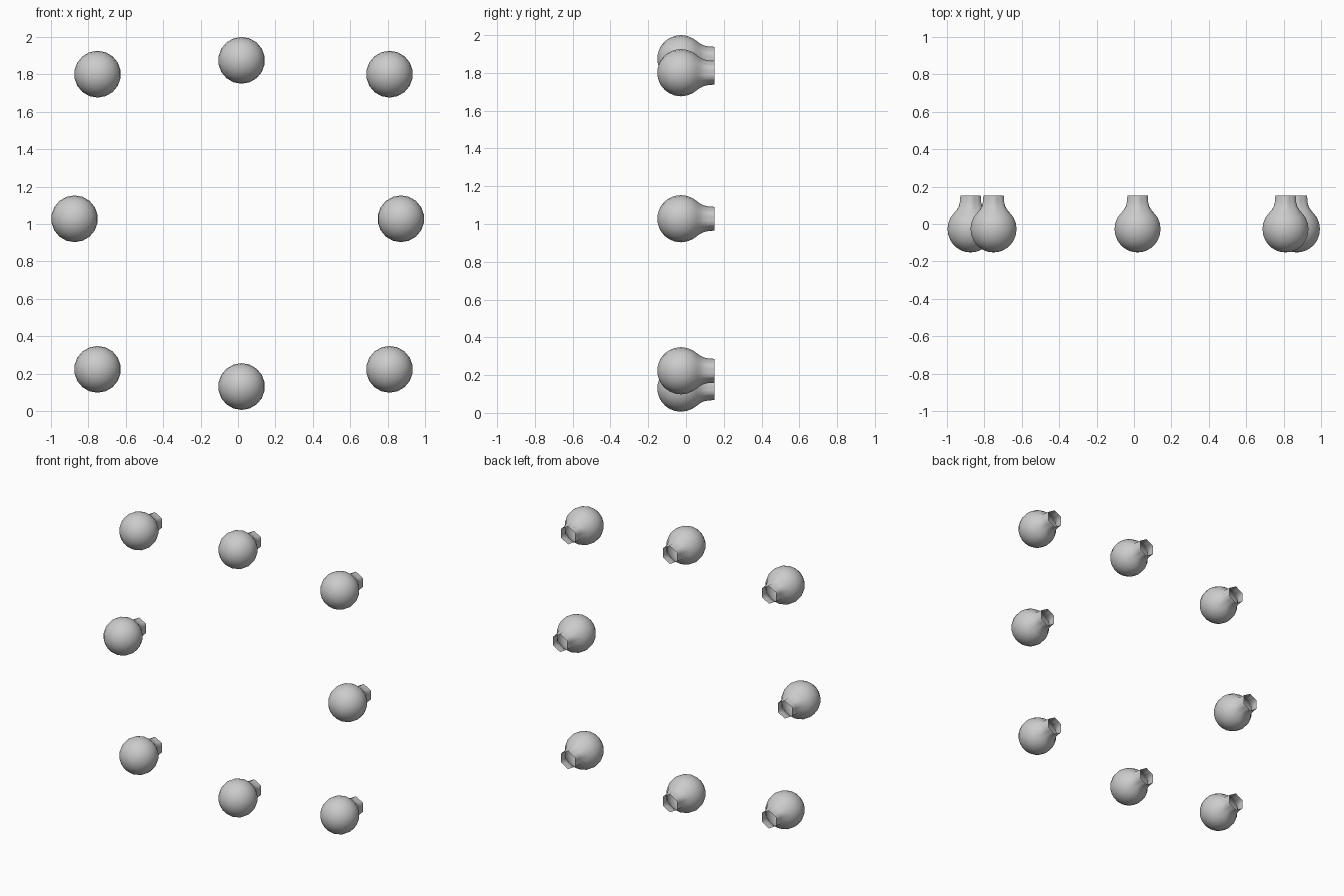
import bpy, bmesh
from math import sin, cos, pi, radians

if "Cube" in bpy.data.objects:
    bpy.data.objects.remove(bpy.data.objects["Cube"])

SIDES = 18
R = 0.125          # globe radius
CY = -0.027        # globe centre along y

# Profile (y, radius, hexagon blend): globe from the front pole, then the neck
profile = [(CY - R * cos(radians(a)), R * sin(radians(a)), 0)
           for a in (12, 24, 36, 48, 60, 75, 90, 105, 120)]
profile += [(0.056, 0.094, 0.2), (0.075, 0.080, 0.5), (0.095, 0.070, 0.8),
            (0.12, 0.065, 1), (0.152, 0.063, 1)]


def bulb_mesh():
    bm = bmesh.new()
    rings = []
    for y, r, blend in profile:
        ring = []
        for i in range(SIDES):
            a = 2 * pi * i / SIDES
            # the neck flattens into six sides
            hexa = cos(pi / 6) / cos(a % (pi / 3) - pi / 6)
            rr = r * (1 - blend + blend * hexa)
            ring.append(bm.verts.new((rr * sin(a), y, rr * cos(a))))
        rings.append(ring)
    pole = bm.verts.new((0, CY - R, 0))
    for i in range(SIDES):
        j = (i + 1) % SIDES
        bm.faces.new((pole, rings[0][i], rings[0][j]))
        for p, q in zip(rings, rings[1:]):
            bm.faces.new((p[i], q[i], q[j], p[j]))
    bmesh.ops.recalc_face_normals(bm, faces=bm.faces)
    # the open-ended skin must face away from the globe centre
    bm.faces.ensure_lookup_table()
    if bm.faces[0].normal.y > 0:
        bmesh.ops.reverse_faces(bm, faces=bm.faces)
    for f in bm.faces:
        f.smooth = True
    me = bpy.data.meshes.new("bulb")
    bm.to_mesh(me)
    bm.free()
    return me


# Eight bulbs round a frame-shaped ring, necks to the back
places = {
    "top_left": (-0.751, 1.801), "top_middle": (0.019, 1.875),
    "top_right": (0.81, 1.801), "middle_left": (-0.874, 1.028),
    "middle_right": (0.871, 1.028), "bottom_left": (-0.751, 0.223),
    "bottom_middle": (0.019, 0.131), "bottom_right": (0.81, 0.223),
}
mesh = bulb_mesh()
for name, (x, z) in places.items():
    ob = bpy.data.objects.new("bulb_" + name, mesh)
    ob.location = (x, 0, z)
    bpy.context.collection.objects.link(ob)
